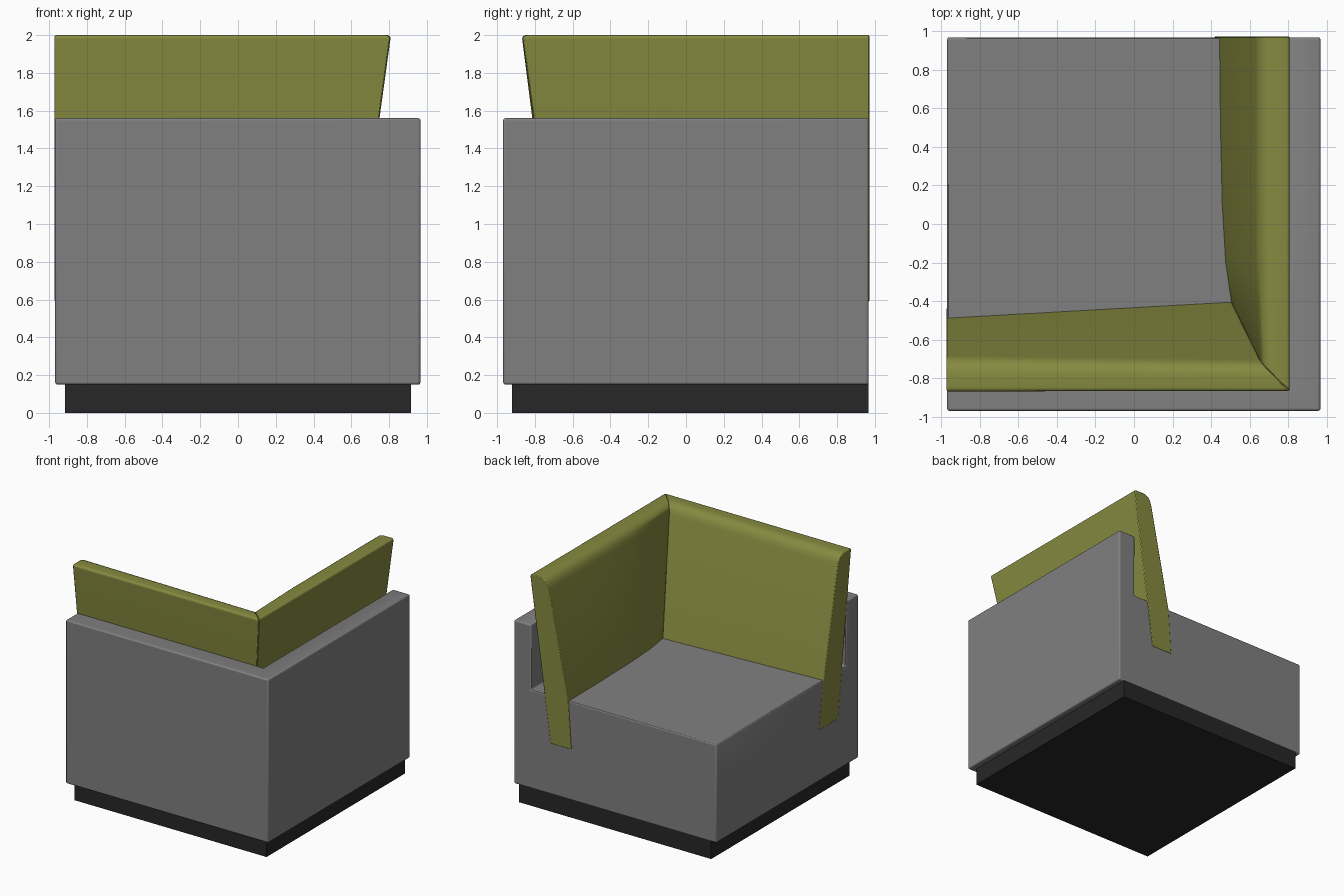
import bpy, bmesh
from mathutils import Vector

if "Cube" in bpy.data.objects:
    bpy.data.objects.remove(bpy.data.objects["Cube"])


def material(name, rgb):
    m = bpy.data.materials.new(name)
    m.diffuse_color = (*rgb, 1)
    m.use_nodes = True
    m.node_tree.nodes["Principled BSDF"].inputs["Base Color"].default_value = m.diffuse_color
    return m


GREY = material("grey upholstery", (0.216, 0.216, 0.216))
GREEN = material("olive upholstery", (0.24, 0.255, 0.05))
BLACK = material("dark plinth", (0.02, 0.02, 0.02))


def box(name, lo, hi, mat):
    lo, hi = Vector(lo), Vector(hi)
    bpy.ops.mesh.primitive_cube_add(size=1, location=(lo + hi) / 2)
    ob = bpy.context.object
    ob.name = name
    ob.scale = hi - lo
    bpy.ops.object.transform_apply(location=False, rotation=False, scale=True)
    ob.data.materials.append(mat)
    return ob


def soften(ob, width, segments=3):
    b = ob.modifiers.new("soft edges", 'BEVEL')
    b.width, b.segments, b.limit_method = width, segments, 'ANGLE'
    b.angle_limit = 0.7
    bpy.ops.object.select_all(action='DESELECT')
    ob.select_set(True)
    bpy.context.view_layer.objects.active = ob
    bpy.ops.object.shade_smooth_by_angle(angle=0.7)


# Plinth, flush with the open back side
box("plinth", (-0.917, -0.92, 0), (0.917, 0.966, 0.16), BLACK)

# Body: a block with the seat area cut away, leaving an L of low walls
body = box("body", (-0.968, -0.968, 0.15), (0.966, 0.967, 1.56), GREY)
cutter = box("seat_cutter", (-1.2, -0.802, 1.0), (0.802, 1.2, 1.8), GREY)
cutter.hide_render = True
cutter.hide_viewport = True
cut = body.modifiers.new("seat opening", 'BOOLEAN')
cut.operation, cut.object, cut.solver = 'DIFFERENCE', cutter, 'EXACT'
soften(body, 0.012)


def corner(a, p, b, ra, rb, n):
    """Rounded corner at p between neighbours a and b."""
    s, e = p + (a - p) * ra, p + (b - p) * rb
    return [s.lerp(p, t).lerp(p.lerp(e, t), t) for t in (i / n for i in range(n + 1))]


def section(pts):
    """Cross-section: outer bottom, inner bottom, inner at seat, inner top, outer top."""
    ob, ib, seat, it, ot = [Vector(p) for p in pts]
    return ([ob, ib, seat, seat.lerp(it, 0.5)]
            + corner(seat, it, ot, 0.09, 0.45, 6) + corner(it, ot, ob, 0.15, 0.016, 4))


def cushion(name, stations):
    bm = bmesh.new()
    rings = [[bm.verts.new(p) for p in section(s)] for s in stations]
    for r, q in zip(rings, rings[1:]):
        for i in range(len(r)):
            j = (i + 1) % len(r)
            bm.faces.new((r[i], r[j], q[j], q[i]))
    bm.faces.new(rings[0])
    bm.faces.new(rings[-1])
    bmesh.ops.recalc_face_normals(bm, faces=bm.faces)
    me = bpy.data.meshes.new(name)
    bm.to_mesh(me)
    bm.free()
    ob = bpy.data.objects.new(name, me)
    bpy.context.collection.objects.link(ob)
    me.materials.append(GREEN)
    soften(ob, 0.008, 2)


# Both cushions meet at this mitred section
mitre = [(0.615, -0.675, 0.59), (0.46, -0.34, 0.59), (0.505, -0.405, 1.0),
         (0.665, -0.73, 2.0), (0.81, -0.868, 2.0)]


def side(y, bottom, seat):
    return [(0.615, y, 0.59), (bottom, y, 0.59), (seat, y, 1.0),
            (0.645, y, 2.0), (0.81, y, 2.0)]


# Right cushion, its seat line curving towards the corner
cushion("right_cushion", [side(0.971, 0.415, 0.443), side(0.5, 0.418, 0.448),
                          side(0.1, 0.425, 0.457), side(-0.2, 0.437, 0.475), mitre])

# Front cushion, straight
cushion("front_cushion", [[(-0.971, -0.69, 0.59), (-0.971, -0.43, 0.59), (-0.971, -0.488, 1.0),
                           (-0.971, -0.70, 2.0), (-0.971, -0.87, 2.0)], mitre])
